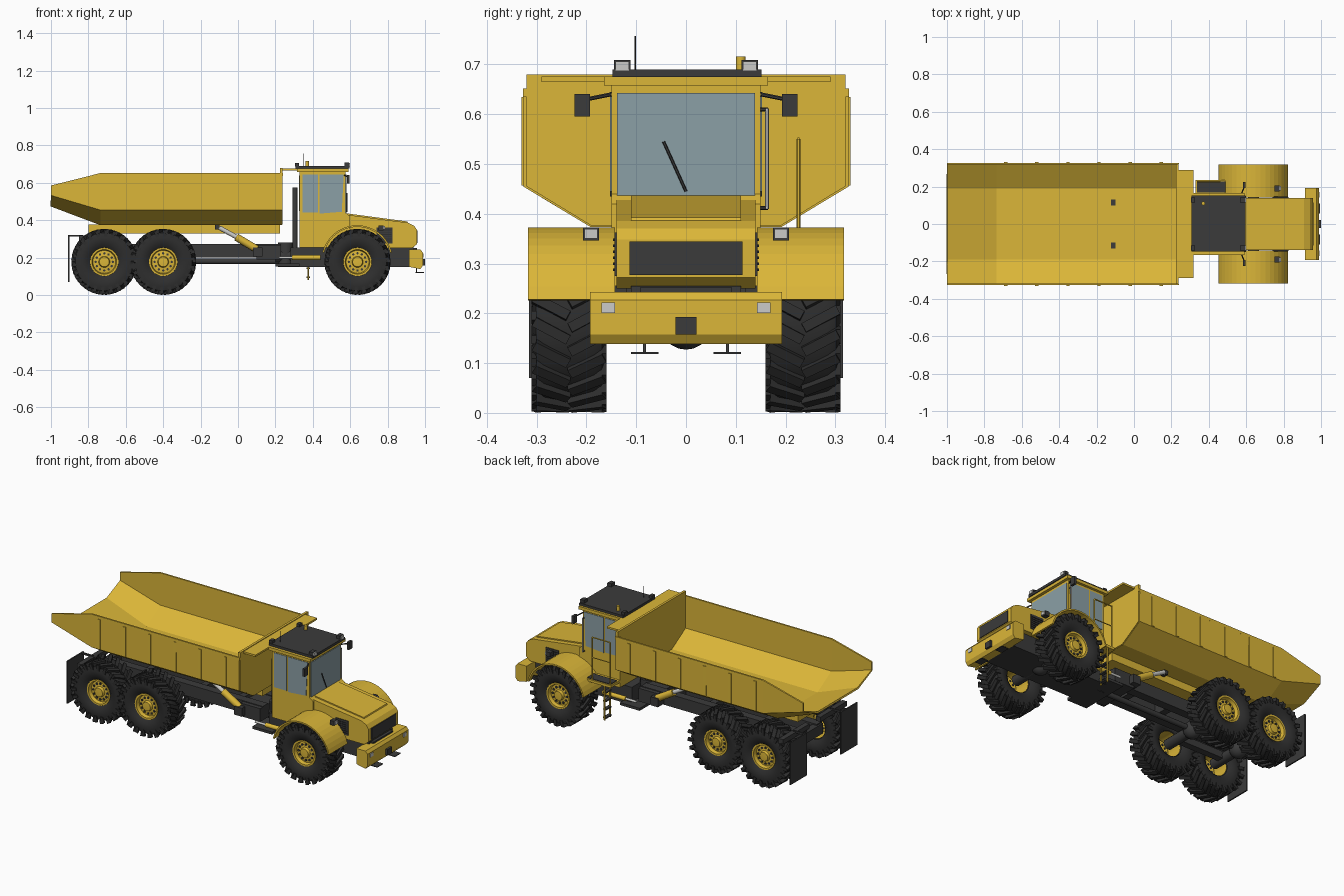
import bpy, bmesh
from math import pi, cos, sin, radians
from mathutils import Vector, Matrix

if "Cube" in bpy.data.objects:
    bpy.data.objects.remove(bpy.data.objects["Cube"])


def material(name, *rgb):
    m = bpy.data.materials.new(name)
    m.use_nodes = True
    m.diffuse_color = (*rgb, 1)
    m.node_tree.nodes["Principled BSDF"].inputs["Base Color"].default_value = (*rgb, 1)
    return m


yellow = material("machine yellow", .71, .47, .04)
dark = material("dark grey", .043, .043, .043)
rubber = material("tyre rubber", .027, .027, .027)
glass = material("window glass", .26, .35, .38)
silver = material("light grey", .6, .6, .58)


def finish(name, bm, mat, smooth=False):
    bmesh.ops.recalc_face_normals(bm, faces=bm.faces)
    mesh = bpy.data.meshes.new(name)
    bm.to_mesh(mesh)
    bm.free()
    mesh.materials.append(mat)
    ob = bpy.data.objects.new(name, mesh)
    bpy.context.collection.objects.link(ob)
    if smooth:
        bpy.context.view_layer.objects.active = ob
        bpy.ops.object.select_all(action='DESELECT')
        ob.select_set(True)
        bpy.ops.object.shade_smooth_by_angle(angle=radians(35))
    return ob


def add_box(bm, xs, ys, zs):
    size = [b - a for a, b in (xs, ys, zs)]
    mid = [(a + b) / 2 for a, b in (xs, ys, zs)]
    bmesh.ops.create_cube(bm, size=1, matrix=Matrix.Translation(mid) @ Matrix.Diagonal((*size, 1)))


def box(name, mat, xs, ys, zs, mirror=False):
    bm = bmesh.new()
    add_box(bm, xs, ys, zs)
    if mirror:
        add_box(bm, xs, (-ys[1], -ys[0]), zs)
    return finish(name, bm, mat)


def rod(name, mat, start, end, radius, mirror=False, sides=12):
    bm = bmesh.new()
    for s in (1, -1) if mirror else (1,):
        a, b = (Vector((p[0], p[1] * s, p[2])) for p in (start, end))
        turn = (b - a).to_track_quat('Z', 'Y').to_matrix().to_4x4()
        bmesh.ops.create_cone(bm, cap_ends=True, segments=sides, radius1=radius, radius2=radius,
                              depth=(b - a).length, matrix=Matrix.Translation((a + b) / 2) @ turn)
    return finish(name, bm, mat, sides > 6)


def prism(name, mat, profile, y0, y1, mirror=False):
    """Extrude an x-z outline across y."""
    bm = bmesh.new()
    for s in (1, -1) if mirror else (1,):
        face = bm.faces.new([bm.verts.new((x, y0 * s, z)) for x, z in profile])
        new = bmesh.ops.extrude_face_region(bm, geom=[face])["geom"]
        bmesh.ops.translate(bm, vec=(0, (y1 - y0) * s, 0),
                            verts=[g for g in new if isinstance(g, bmesh.types.BMVert)])
    return finish(name, bm, mat)


def lathe(bm, profile, steps):
    """Spin (offset, radius) points around the y axis."""
    verts = [bm.verts.new((r, o, 0)) for o, r in profile]
    edges = [bm.edges.new(pair) for pair in zip(verts, verts[1:])]
    bmesh.ops.spin(bm, geom=verts + edges, cent=(0, 0, 0), axis=(0, 1, 0), angle=2 * pi, steps=steps)
    bmesh.ops.remove_doubles(bm, verts=bm.verts, dist=.0002)


# Wheels: tyre with chevron lugs, dished rim with a ring of holes
def wheel(label, x, side):
    place = (x, .235 * side, .177)
    bm = bmesh.new()
    half = [(.052, .074), (.068, .095), (.073, .13), (.066, .155), (.05, .163)]
    lathe(bm, [(-o, r) for o, r in half] + half[::-1], 40)
    tyre = finish(label + "_tyre", bm, rubber, True)
    bm = bmesh.new()
    count = 22
    for i in range(count):
        for s in (1, -1):
            spin = Matrix.Rotation((i + s / 4) * 2 * pi / count, 4, 'Y')
            skew = Matrix.Rotation(s * radians(28), 4, 'Z')
            lug = spin @ Matrix.Translation((0, s * .036, .165)) @ skew
            bmesh.ops.create_cube(bm, size=1, matrix=lug @ Matrix.Diagonal((.02, .078, .02, 1)))
            # shoulder block running down the sidewall
            edge = spin @ Matrix.Translation((s * -.018, s * .07, .152))
            bmesh.ops.create_cube(bm, size=1, matrix=edge @ Matrix.Diagonal((.018, .01, .035, 1)))
    lugs = finish(label + "_tread", bm, rubber)
    bm = bmesh.new()
    dish = [(-.05, .072), (.057, .076), (.057, .066), (.036, .061), (.04, .03), (.056, .026), (.058, 0)]
    lathe(bm, [(o * side, r) for o, r in dish], 32)
    rim = finish(label + "_rim", bm, yellow, True)
    bm = bmesh.new()
    for i in range(12):
        a = i * pi / 6
        bmesh.ops.create_cone(bm, cap_ends=True, segments=8, radius1=.0065, radius2=.0065, depth=.008,
                              matrix=Matrix.Translation((.046 * cos(a), .039 * side, .046 * sin(a)))
                              @ Matrix.Rotation(pi / 2, 4, 'X'))
    holes = finish(label + "_rim_holes", bm, dark)
    for ob in (tyre, lugs, rim, holes):
        ob.location = place


axles = {"rear": -.715, "middle": -.4, "front": .639}
for label, x in axles.items():
    for side, word in ((1, "left"), (-1, "right")):
        wheel(f"{label}_{word}", x, side)
    rod(label + "_axle", dark, (x, -.2, .177), (x, .2, .177), .03)
    bm = bmesh.new()
    bmesh.ops.create_uvsphere(bm, u_segments=16, v_segments=10, radius=.05,
                              matrix=Matrix.Translation((x, 0, .177)))
    finish(label + "_differential", bm, dark, True)

# Dump body: three lofted stations, thickened inward
bm = bmesh.new()
stations = []
for x, top, bend, floor in ((-1, .585, .535, .478), (-.735, .652, .457, .378), (.235, .652, .457, .378)):
    half = [(.322, top), (.322, bend), (.19, floor)]
    outline = [(-y, z) for y, z in half] + half[::-1]
    stations.append([bm.verts.new((x, y, z)) for y, z in outline])
for a, b in zip(stations, stations[1:]):
    for i in range(len(a) - 1):
        bm.faces.new((a[i], a[i + 1], b[i + 1], b[i]))
body = finish("dump_body", bm, yellow)
shell = body.modifiers.new("thickness", 'SOLIDIFY')
shell.thickness, shell.offset = .01, 0

bm = bmesh.new()
wall = [(-.32, .68), (-.32, .455), (-.19, .376), (.19, .376), (.32, .455), (.32, .68)]
face = bm.faces.new([bm.verts.new((.225, y, z)) for y, z in wall])
new = bmesh.ops.extrude_face_region(bm, geom=[face])["geom"]
bmesh.ops.translate(bm, vec=(.014, 0, 0), verts=[g for g in new if isinstance(g, bmesh.types.BMVert)])
finish("body_front_wall", bm, yellow)
box("spill_guard", yellow, (.235, .318), (-.29, .29), (.665, .676))
box("body_top_rail", yellow, (-.73, .24), (.32, .327), (.635, .652), True)
for i in range(6):
    x = -.685 + i * .166
    box("body_rib", yellow, (x - .009, x + .009), (.32, .331), (.457, .635), True)
box("body_subframe", yellow, (-.8, .225), (-.09, .09), (.33, .376))
box("hoist_pin_block", dark, (-.122, -.098), (.1, .13), (.35, .388), True)

# Chassis
box("rear_frame_rail", dark, (-.83, .23), (.045, .095), (.2, .272), True)
for x in (-.82, -.56, -.2, .05, .21):
    box("frame_crossmember", dark, (x - .02, x + .02), (-.09, .09), (.205, .265))
box("frame_box", dark, (.1, .23), (-.12, .12), (.19, .268))
rod("articulation_pivot", dark, (.255, 0, .15), (.255, 0, .28), .04)
rod("drive_tube", dark, (.2, 0, .21), (.32, 0, .21), .04)
box("front_frame", dark, (.28, .94), (-.11, .11), (.15, .255))
box("articulation_plate", dark, (.2, .33), (-.15, .15), (.152, .167))
rod("propeller_shaft", dark, (-.7, 0, .18), (.3, 0, .18), .015)
box("bogie_beam", dark, (-.7, -.42), (.1, .14), (.16, .2), True)

# Hoist and steering cylinders
rod("hoist_rod", silver, (-.1, .125, .36), (.01, .125, .3), .012, True)
rod("hoist_barrel", yellow, (-.01, .125, .31), (.1, .125, .245), .02, True)
box("hoist_bracket", dark, (.08, .13), (.09, .15), (.205, .255), True)
rod("steering_rod", silver, (.22, .15, .2), (.3, .15, .2), .007, True)
rod("steering_barrel", yellow, (.29, .15, .2), (.44, .15, .2), .013, True)

# Rear mud flaps
box("mud_flap", dark, (-.91, -.902), (.16, .315), (.07, .322), True)
box("mud_flap_bracket", dark, (-.908, -.83), (.17, .18), (.312, .322), True)
box("mud_flap_arm", dark, (-.85, -.82), (.05, .3), (.29, .318), True)

# Cab
prism("cab", yellow, [(.33, .255), (.6, .255), (.6, .42), (.575, .44), (.575, .66), (.33, .66)], -.15, .15)
box("cab_cornice", yellow, (.315, .592), (-.165, .165), (.658, .676))
box("cab_roof", dark, (.308, .597), (-.148, .152), (.675, .69))
prism("side_window_rear", glass, [(.345, .44), (.428, .44), (.428, .645), (.345, .645)], .149, .153, True)
prism("side_window_front", glass, [(.436, .435), (.555, .445), (.565, .645), (.436, .645)], .149, .153, True)
box("windshield", glass, (.573, .579), (-.139, .139), (.437, .643))
box("rear_window", glass, (.327, .331), (-.125, .125), (.45, .64))
rod("wiper", dark, (.583, 0, .445), (.583, -.045, .545), .003, sides=6)
box("roof_lamp", silver, (.575, .6), (.115, .142), (.688, .706), True)
box("roof_lamp_housing", dark, (.57, .594), (.112, .145), (.686, .709), True)
box("rear_roof_lamp", dark, (.305, .325), (.115, .142), (.688, .706), True)
rod("beacon", yellow, (.37, .11, .69), (.37, .11, .716), .01)
rod("antenna", dark, (.35, -.102, .69), (.35, -.102, .757), .0015, sides=6)
rod("mirror_arm", dark, (.57, .15, .64), (.59, .2, .63), .004, True, 6)
box("mirror", dark, (.582, .596), (.193, .224), (.595, .641), True)
rod("exhaust_stack", dark, (.305, -.1, .25), (.305, -.1, .575), .013)

# Hood, grille and vents
prism("hood", yellow, [(.575, .25), (.93, .25), (.957, .272), (.957, .348), (.942, .37), (.91, .386),
                       (.575, .43)], -.14, .14)
prism("hood_raised_panel", yellow, [(.575, .42), (.575, .437), (.905, .393), (.91, .38)], -.11, .11)
box("grille", dark, (.955, .961), (-.114, .114), (.277, .344))
box("side_vent", dark, (.74, .825), (.139, .144), (.275, .362), True)
for i in range(6):
    z = .285 + i * .012
    box("vent_slat", rubber, (.745, .82), (.142, .147), (z, z + .005), True)
box("lower_grille", dark, (.93, .957), (-.092, .092), (.242, .252))

# Bumper
prism("bumper", yellow, [(.915, .15), (.975, .138), (.988, .157), (.988, .227), (.975, .243), (.915, .243)],
      -.193, .193)
box("bumper_lamp", silver, (.985, .992), (.143, .17), (.201, .222), True)
box("tow_hitch", dark, (.985, 1), (-.021, .021), (.157, .193))
box("bumper_step", dark, (.95, .995), (.055, .11), (.118, .122), True)
box("step_hanger", dark, (.952, .958), (.08, .086), (.12, .15), True)

# Front fenders: arched strips
bm_arc = [radians(a) for a in range(14, 167, 8)]
arch = [(.637 + r * cos(a), .182 + r * sin(a))
        for r, arc in ((.191, bm_arc), (.182, bm_arc[::-1])) for a in arc]
prism("front_fender", yellow, arch, .143, .317, True)
box("fender_lamp", silver, (.76, .785), (.178, .204), (.35, .369), True)
box("fender_lamp_housing", dark, (.75, .778), (.175, .207), (.346, .372), True)

# Left access deck, ladder and handrails
box("access_deck", yellow, (.33, .53), (.15, .236), (.285, .3))
box("deck_grating", dark, (.337, .52), (.168, .228), (.299, .304))
for y in (.178, .23):
    rod("ladder_stringer", yellow, (.375, y, .08), (.375, y, .29), .005, sides=6)
for z in (.09, .14, .19, .24):
    box("ladder_rung", dark, (.365, .385), (.178, .23), (z, z + .008))
for x in (.34, .46):
    rod("handrail_post", yellow, (x, .226, .3), (x, .226, .55), .004, sides=6)
rod("handrail_top", yellow, (.34, .226, .55), (.46, .226, .55), .004, sides=6)
rod("handrail_middle", yellow, (.34, .226, .43), (.46, .226, .43), .003, sides=6)
rod("door_grab_bar", silver, (.565, .163, .41), (.565, .163, .612), .004, sides=6)
for z in (.412, .61):
    rod("grab_bar_mount", dark, (.565, .15, z), (.565, .165, z), .004, sides=6)
